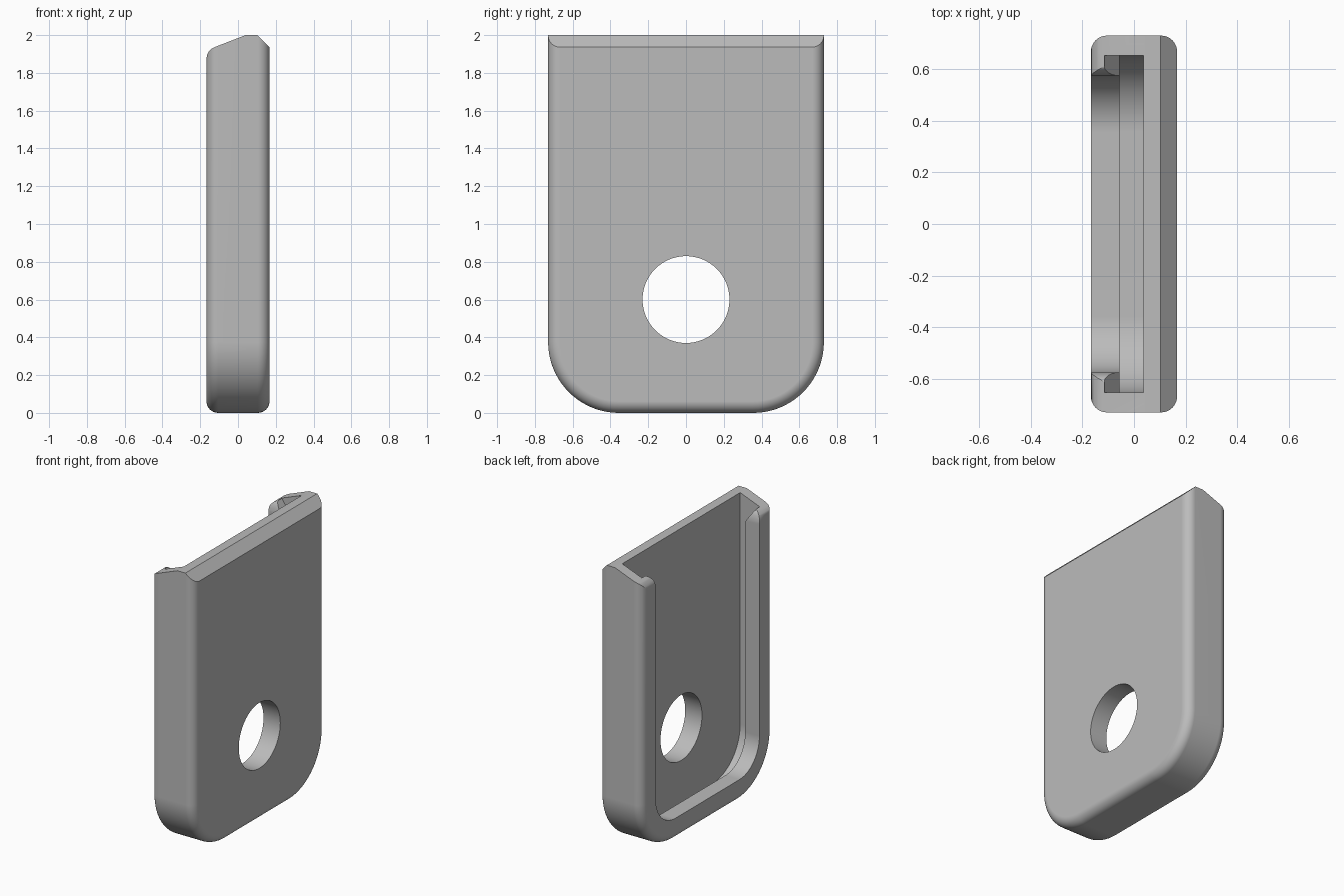
import bpy
import bmesh
from math import sin, cos, pi, radians

if "Cube" in bpy.data.objects:
    bpy.data.objects.remove(bpy.data.objects["Cube"])

HALF_X, HALF_Y, CORNER, FILLET = 0.167, 0.73, 0.375, 0.062

grey = bpy.data.materials.new("grey")
grey.use_nodes = True
grey.diffuse_color = (0.5, 0.5, 0.5, 1)
grey.node_tree.nodes["Principled BSDF"].inputs["Base Color"].default_value = (0.5, 0.5, 0.5, 1)


def loft(name, rings):
    """Solid skinned through matching closed rings of points, capped at both ends."""
    bm = bmesh.new()
    loops = [[bm.verts.new(p) for p in ring] for ring in rings]
    for a, b in zip(loops, loops[1:]):
        for i in range(len(a)):
            j = (i + 1) % len(a)
            bm.faces.new((a[i], a[j], b[j], b[i]))
    bm.faces.new(loops[0])
    bm.faces.new(loops[-1])
    bmesh.ops.recalc_face_normals(bm, faces=bm.faces)
    mesh = bpy.data.meshes.new(name)
    bm.to_mesh(mesh)
    bm.free()
    obj = bpy.data.objects.new(name, mesh)
    bpy.context.collection.objects.link(obj)
    mesh.materials.append(grey)
    return obj


def u_ring(x, inset, top):
    """U outline in the yz plane, moved inward by inset."""
    r, n = CORNER - inset, 20
    cy = HALF_Y - CORNER
    half = [(HALF_Y - inset, top)]
    half += [(cy + r * cos(pi / 2 * i / n), CORNER - r * sin(pi / 2 * i / n)) for i in range(n + 1)]
    half += [(-y, z) for y, z in reversed(half)]
    return [(x, y, z) for y, z in half]


def cut(target, tool, operation="DIFFERENCE"):
    mod = target.modifiers.new("cut", "BOOLEAN")
    mod.operation, mod.object, mod.solver = operation, tool, "EXACT"
    bpy.context.view_layer.objects.active = target
    bpy.ops.object.modifier_apply(modifier=mod.name)
    bpy.data.objects.remove(tool)


# Body with rounded rims on both broad faces
steps = [pi / 2 * i / 8 for i in range(9)]
rim = [(HALF_X - FILLET * (1 - sin(a)), FILLET * (1 - cos(a))) for a in steps]
rings = [u_ring(-x, d, 2.2) for x, d in reversed(rim)] + [u_ring(x, d, 2.2) for x, d in rim]
body = loft("holder_body", rings)

# Top profile: outer chamfer, flat, slope and rounded back edge
top = [(0.3, -0.5), (0.3, 1.805), (0.103, 2.0), (0.04, 2.0), (-0.125, 1.936),
       (-0.142, 1.927), (-0.156, 1.912), (-0.164, 1.895), (-0.167, 1.875), (-0.167, 1.87),
       (-0.3, 1.87), (-0.3, -0.5)]
cut(body, loft("top_trim", [[(x, y, z) for x, z in top] for y in (-1, 1)]), "INTERSECT")

# Slot for the inserted card and the narrower window in front of it
cut(body, loft("slot", [u_ring(x, 0.077, 2.3) for x in (-0.057, 0.037)]))
cut(body, loft("window", [u_ring(x, 0.155, 2.4) for x in (-0.4, -0.01)]))

# Lead-in at the lip ends: sloped inner face and rounded inner edge
ramp = [(0.03, 1.85), (-0.057, 1.85), (-0.115, 1.935), (-0.115, 2.3), (0.03, 2.3)]
cut(body, loft("lead_in_ramp", [[(x, y, z) for x, z in ramp] for y in (-0.653, 0.653)]))
flare = [(0.575 + 0.045 * (1 - cos(a)), 1.855 + 0.085 * sin(a)) for a in steps] + [(0.62, 2.3)]
flare += [(-y, z) for y, z in reversed(flare)]
cut(body, loft("lead_in_flare", [[(x, y, z) for y, z in flare] for x in (-0.4, -0.02)]))

# Round hole through the plate
circle = [(0.23 * cos(2 * pi * i / 64), 0.6 + 0.23 * sin(2 * pi * i / 64)) for i in range(64)]
cut(body, loft("hole", [[(x, y, z) for y, z in circle] for x in (-0.4, 0.4)]))

# Smooth fillets, crisp edges
bpy.ops.object.select_all(action="DESELECT")
body.select_set(True)
bpy.context.view_layer.objects.active = body
bpy.ops.object.shade_smooth_by_angle(angle=radians(28))
weighted = body.modifiers.new("weighted_normals", "WEIGHTED_NORMAL")
weighted.keep_sharp = True
